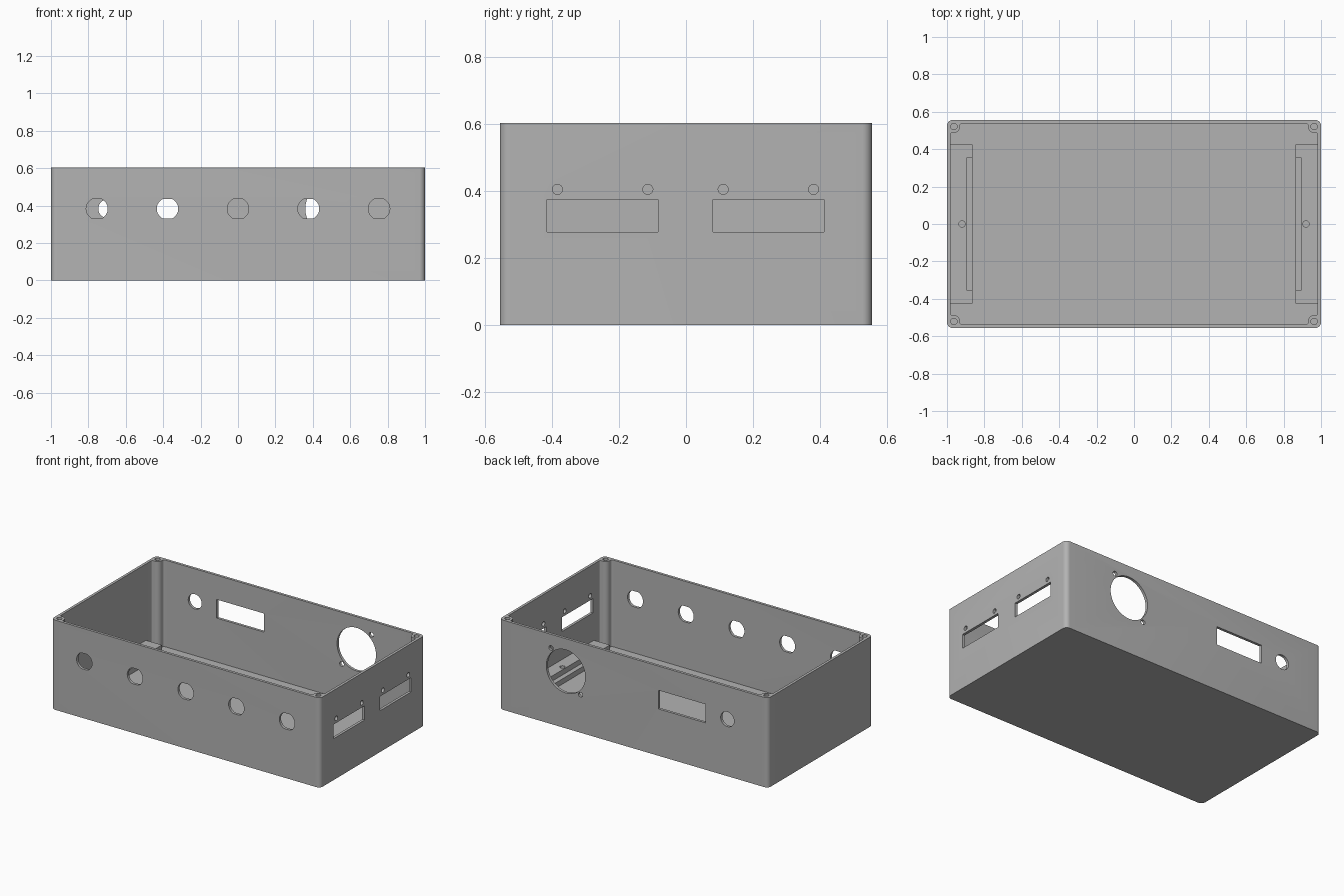
import bpy, bmesh, math
from mathutils import Vector

old = bpy.data.objects.get("Cube")
if old:
    bpy.data.objects.remove(old, do_unlink=True)

grey = bpy.data.materials.new("mid_grey")
grey.use_nodes = True
colour = (0.45, 0.45, 0.45, 1)
grey.diffuse_color = colour
grey.node_tree.nodes["Principled BSDF"].inputs["Base Color"].default_value = colour

# Overall sizes
LENGTH, DEPTH, HEIGHT = 1.0, 0.556, 0.603    # half length, half depth, height
IN_X, IN_Y, FLOOR = 0.982, 0.538, 0.02       # cavity half sizes, floor thickness
POST_X, POST_Y = 0.93, 0.488                 # inner edges of the corner posts
HOLE_Z = 0.383


def circle(u, v, r, flat=None, n=32):
    """Circle outline, with optional flats at top and bottom."""
    flat = flat or r
    return [(u + r * math.cos(a), v + max(-flat, min(flat, r * math.sin(a))))
            for a in (2 * math.pi * (i + 0.5) / n for i in range(n))]


def rect(u0, u1, v0, v1):
    return [(u0, v0), (u1, v0), (u1, v1), (u0, v1)]


def rounded(corners, steps=8):
    """Round each right-angled corner (u, v, radius)."""
    pts = []
    for i, (u, v, r) in enumerate(corners):
        p = Vector((u, v))
        a = (p - Vector(corners[i - 1][:2])).normalized()
        b = (Vector(corners[(i + 1) % len(corners)][:2]) - p).normalized()
        c = p - a * r + b * r
        for k in range(steps + 1):
            t = math.pi / 2 * k / steps
            pts.append(tuple(c - b * r * math.cos(t) + a * r * math.sin(t)))
    return pts


def prism(name, pts, lo, hi, axis="Z"):
    """Extrude an outline along an axis from lo to hi."""
    place = {"X": lambda u, v, w: (w, u, v),
             "Y": lambda u, v, w: (u, w, v),
             "Z": lambda u, v, w: (u, v, w)}[axis]
    bm = bmesh.new()
    low = [bm.verts.new(place(u, v, lo)) for u, v in pts]
    high = [bm.verts.new(place(u, v, hi)) for u, v in pts]
    bm.faces.new(low)
    bm.faces.new(high)
    for i in range(len(pts)):
        bm.faces.new((low[i - 1], low[i], high[i], high[i - 1]))
    bmesh.ops.recalc_face_normals(bm, faces=bm.faces)
    mesh = bpy.data.meshes.new(name)
    bm.to_mesh(mesh)
    bm.free()
    mesh.materials.append(grey)
    obj = bpy.data.objects.new(name, mesh)
    bpy.context.collection.objects.link(obj)
    return obj


def activate(obj):
    bpy.ops.object.select_all(action="DESELECT")
    obj.select_set(True)
    bpy.context.view_layer.objects.active = obj


def cut(obj, pts, lo, hi, axis="Z"):
    """Cut an extruded outline out of an object."""
    cutter = prism("cutter", pts, lo, hi, axis)
    cutter.hide_render = True
    mod = obj.modifiers.new("cut", "BOOLEAN")
    mod.operation, mod.solver, mod.object = "DIFFERENCE", "EXACT", cutter
    activate(obj)
    bpy.ops.object.modifier_apply(modifier=mod.name)
    bpy.data.objects.remove(cutter, do_unlink=True)


# Open case with rounded corners
case = prism("case", rounded([(x, y, 0.03) for x, y in
                              rect(-LENGTH, LENGTH, -DEPTH, DEPTH)]), 0, HEIGHT)

# Cavity outline that leaves a post in each corner
corners = []
for sx, sy in ((1, 1), (-1, 1), (-1, -1), (1, -1)):
    post = [(sx * IN_X, sy * POST_Y, 0.01), (sx * POST_X, sy * POST_Y, 0.033),
            (sx * POST_X, sy * IN_Y, 0.01)]
    corners += post if sx * sy > 0 else post[::-1]
cut(case, rounded(corners), FLOOR, HEIGHT + 0.1)

# Screw holes in the posts
for sx in (-1, 1):
    for sy in (-1, 1):
        cut(case, circle(sx * 0.963, sy * 0.521, 0.017, n=24), HEIGHT - 0.15, HEIGHT + 0.1)

# Front row of holes with flats
for i in range(-2, 3):
    cut(case, circle(i * 0.377, HOLE_Z, 0.0575, 0.053, 48), -0.6, -0.5, "Y")

# Back: fan opening with two screw holes, window, round hole
back_cuts = [circle(0.505, HOLE_Z, 0.145, n=64),
             circle(0.615, HOLE_Z + 0.128, 0.016, n=20),
             circle(0.395, HOLE_Z - 0.128, 0.016, n=20),
             rect(-0.535, -0.185, 0.315, 0.44),
             circle(-0.697, HOLE_Z, 0.05)]
for outline in back_cuts:
    cut(case, outline, 0.5, 0.6, "Y")

# Left end: two connector slots, each with two screw holes
for y in (-0.249, 0.246):
    cut(case, rect(y - 0.166, y + 0.166, 0.278, 0.374), 0.95, 1.05, "X")
    for side in (-1, 1):
        cut(case, circle(y + side * 0.135, 0.405, 0.015, n=20), 0.95, 1.05, "X")

# Stepped mounting ledges on the floor at both ends
parts = [case]
for name, s in (("left_ledge", 1), ("right_ledge", -1)):
    ledge = prism(name, rect(*sorted((s * 0.863, s * 0.987)), -0.425, 0.425),
                  FLOOR - 0.005, 0.09)
    cut(ledge, rect(*sorted((s * 0.8, s * 0.895)), -0.353, 0.353), 0.055, 0.2)
    cut(ledge, circle(s * 0.919, 0, 0.017, n=24), 0.04, 0.2)
    parts.append(ledge)

for part in parts:
    activate(part)
    bpy.ops.object.shade_smooth_by_angle(angle=math.radians(30))
